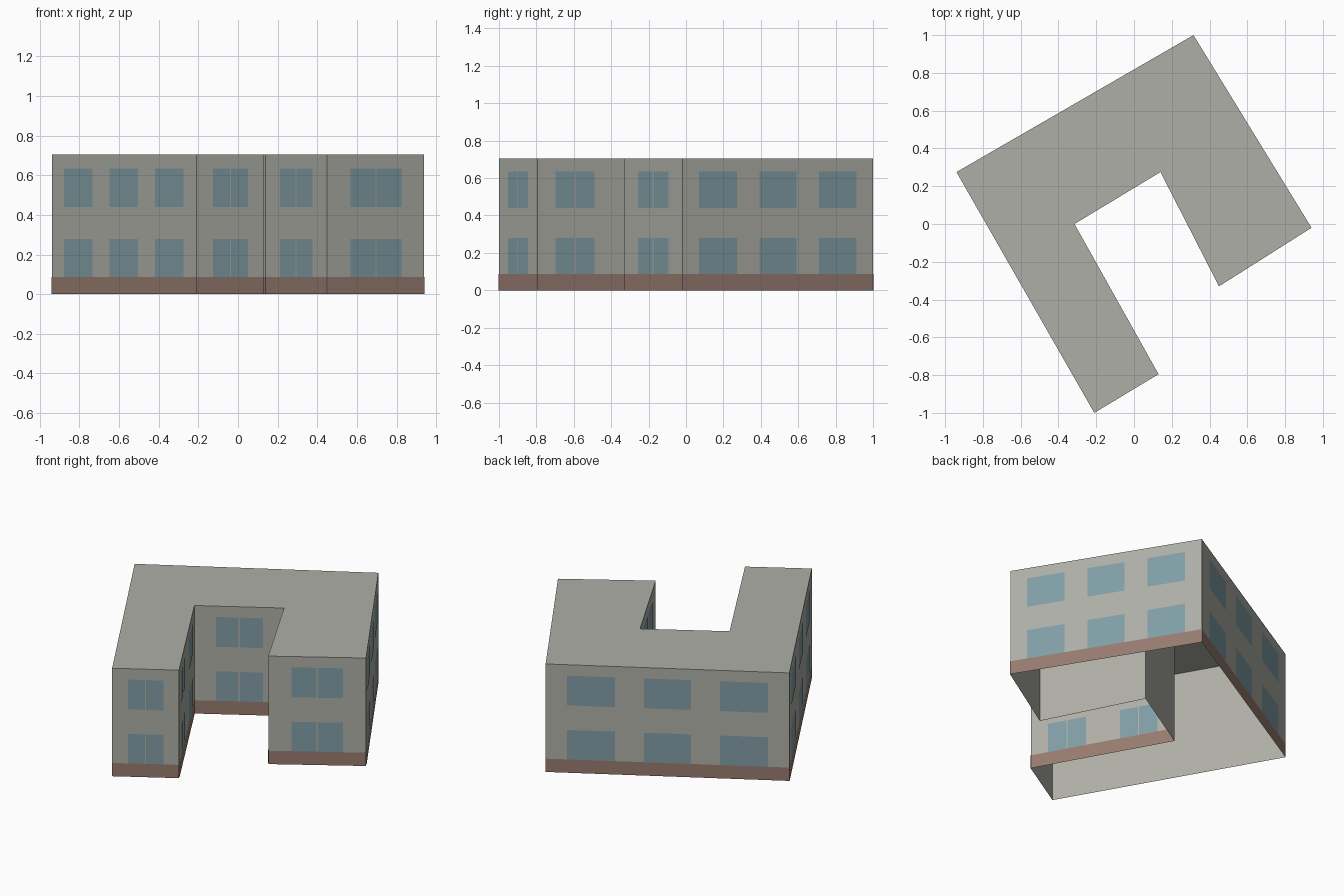
import bpy
import bmesh
from mathutils import Vector

cube = bpy.data.objects.get("Cube")
if cube:
    bpy.data.objects.remove(cube, do_unlink=True)

HEIGHT, PLINTH, LIFT = 0.705, 0.087, 0.002
STOREYS = [(PLINTH, 0.28), (0.44, 0.635)]

# U-shaped footprint, counter-clockwise from the tip of the long wing
FOOTPRINT = [Vector(p) for p in (
    (-0.21, -1), (0.13, -0.795), (-0.315, 0), (0.14, 0.275),
    (0.45, -0.33), (0.94, -0.02), (0.315, 1), (-0.94, 0.275))]

# Window layouts as fractions along a wall
TRIPLE = [(0.088, 0.285), (0.403, 0.597), (0.716, 0.912)]
PAIR = [(0.24, 0.494), (0.508, 0.765)]
TWO_PAIRS = [((a + k) / 2, (b + k) / 2) for k in (0, 1) for a, b in PAIR]
LAYOUTS = [PAIR, TWO_PAIRS, PAIR, PAIR, PAIR, TRIPLE, TRIPLE, TRIPLE]


def material(name, rgb):
    mat = bpy.data.materials.new(name)
    mat.use_nodes = True
    mat.diffuse_color = (*rgb, 1)
    bsdf = mat.node_tree.nodes["Principled BSDF"]
    bsdf.inputs["Base Color"].default_value = (*rgb, 1)
    bsdf.inputs["Roughness"].default_value = 0.9
    return mat


def finish(bm, name, mat):
    mesh = bpy.data.meshes.new(name)
    bm.to_mesh(mesh)
    bm.free()
    mesh.materials.append(mat)
    obj = bpy.data.objects.new(name, mesh)
    bpy.context.collection.objects.link(obj)


def wall_panel(bm, a, b, span, heights, lift):
    """Upright rectangle on the wall from a to b, facing outward."""
    along = b - a
    out = Vector((along.y, -along.x)).normalized() * lift
    p, q = (a + along * t + out for t in span)
    low, high = heights
    corners = ((p, low), (q, low), (q, high), (p, high))
    bm.faces.new([bm.verts.new((c.x, c.y, z)) for c, z in corners])


concrete = material("warm grey concrete", (0.43, 0.43, 0.39))
brick = material("red brown brick", (0.31, 0.20, 0.16))
glass = material("blue grey glass", (0.22, 0.34, 0.38))
walls = list(zip(FOOTPRINT, FOOTPRINT[1:] + FOOTPRINT[:1], LAYOUTS))

# Hollow shell: outer walls and flat roof, open underneath
bm = bmesh.new()
for a, b, _ in walls:
    wall_panel(bm, a, b, (0, 1), (0, HEIGHT), 0)
bm.faces.new([bm.verts.new((p.x, p.y, HEIGHT)) for p in FOOTPRINT])
bmesh.ops.remove_doubles(bm, verts=bm.verts, dist=0.0001)
finish(bm, "walls_and_roof", concrete)

# Brick band round the base
bm = bmesh.new()
for a, b, _ in walls:
    wall_panel(bm, a, b, (0, 1), (0, PLINTH), LIFT)
finish(bm, "plinth", brick)

# Two storeys of window panes
bm = bmesh.new()
for a, b, layout in walls:
    for span in layout:
        for heights in STOREYS:
            wall_panel(bm, a, b, span, heights, LIFT)
finish(bm, "windows", glass)
